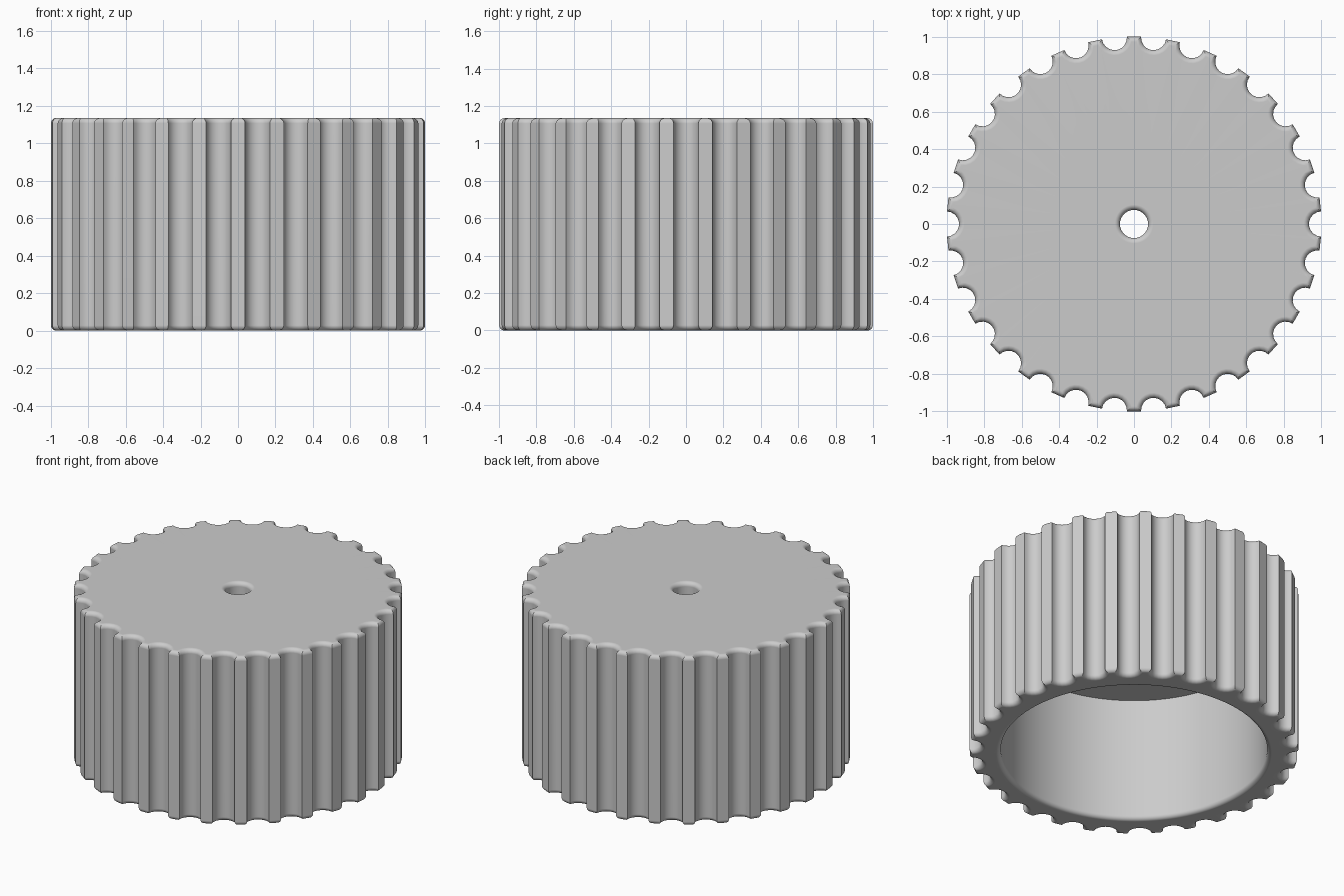
import bpy, bmesh
from math import sin, cos, pi, acos, atan2

cube = bpy.data.objects.get("Cube")
if cube:
    bpy.data.objects.remove(cube, do_unlink=True)

HEIGHT, CEILING = 1.135, 0.835
HOLE_R, CAVITY_R = 0.075, 0.81
GROOVES, GROOVE_R, STEPS = 30, 0.067, 10
FILLET, SEGMENTS = 0.028, 5


def circle(radius, z):
    n = GROOVES * STEPS
    return [(radius * cos(a), radius * sin(a), z)
            for a in (2 * pi * (i - (STEPS - 1) / 2) / n for i in range(n))]


def fluted(inset, z):
    """Grooved outline, offset inward by inset."""
    rim, groove = 1 - inset, GROOVE_R + inset
    phi = acos((rim * rim + 1 - groove * groove) / (2 * rim))
    start = atan2(rim * sin(phi), 1 - rim * cos(phi))
    ring = []
    for k in range(GROOVES):
        turn = 2 * pi * k / GROOVES
        for j in range(STEPS):
            t = start * (2 * j / (STEPS - 1) - 1)
            x, y = 1 - groove * cos(t), groove * sin(t)
            ring.append((x * cos(turn) - y * sin(turn),
                         x * sin(turn) + y * cos(turn), z))
    return ring


# Quarter-round steps: (sideways offset, drop from the flat face)
quarter = [(FILLET * (1 - cos(a)), FILLET * (1 - sin(a)))
           for a in (pi / 2 * i / SEGMENTS for i in range(SEGMENTS + 1))]

# Rings around the wall section: hole, top, fluted side, bottom rim, cavity
rings = [circle(HOLE_R, CEILING)]
rings += [circle(HOLE_R + d, HEIGHT - s) for d, s in quarter]
rings += [fluted(d, HEIGHT - s) for d, s in reversed(quarter)]
rings += [fluted(d, s) for d, s in quarter]
rings += [circle(CAVITY_R + d, s) for d, s in reversed(quarter)]
rings += [circle(CAVITY_R, CEILING)]

bm = bmesh.new()
loops = [[bm.verts.new(p) for p in ring] for ring in rings]
for a, b in zip(loops, loops[1:] + loops[:1]):
    for i in range(len(a)):
        j = (i + 1) % len(a)
        bm.faces.new((a[i], a[j], b[j], b[i]))
bmesh.ops.recalc_face_normals(bm, faces=bm.faces)
mesh = bpy.data.meshes.new("fluted_knob")
bm.to_mesh(mesh)
bm.free()

knob = bpy.data.objects.new("fluted_knob", mesh)
bpy.context.collection.objects.link(knob)

# Plain grey finish
grey = bpy.data.materials.new("plain_grey")
grey.use_nodes = True
color = (0.6, 0.6, 0.6, 1)
grey.diffuse_color = color
grey.node_tree.nodes["Principled BSDF"].inputs["Base Color"].default_value = color
mesh.materials.append(grey)

# Smooth shading with crisp groove edges and flat caps
bpy.ops.object.select_all(action='DESELECT')
knob.select_set(True)
bpy.context.view_layer.objects.active = knob
bpy.ops.object.shade_smooth_by_angle(angle=pi / 6)
flat_caps = knob.modifiers.new("flat_caps", 'WEIGHTED_NORMAL')
flat_caps.keep_sharp = True
